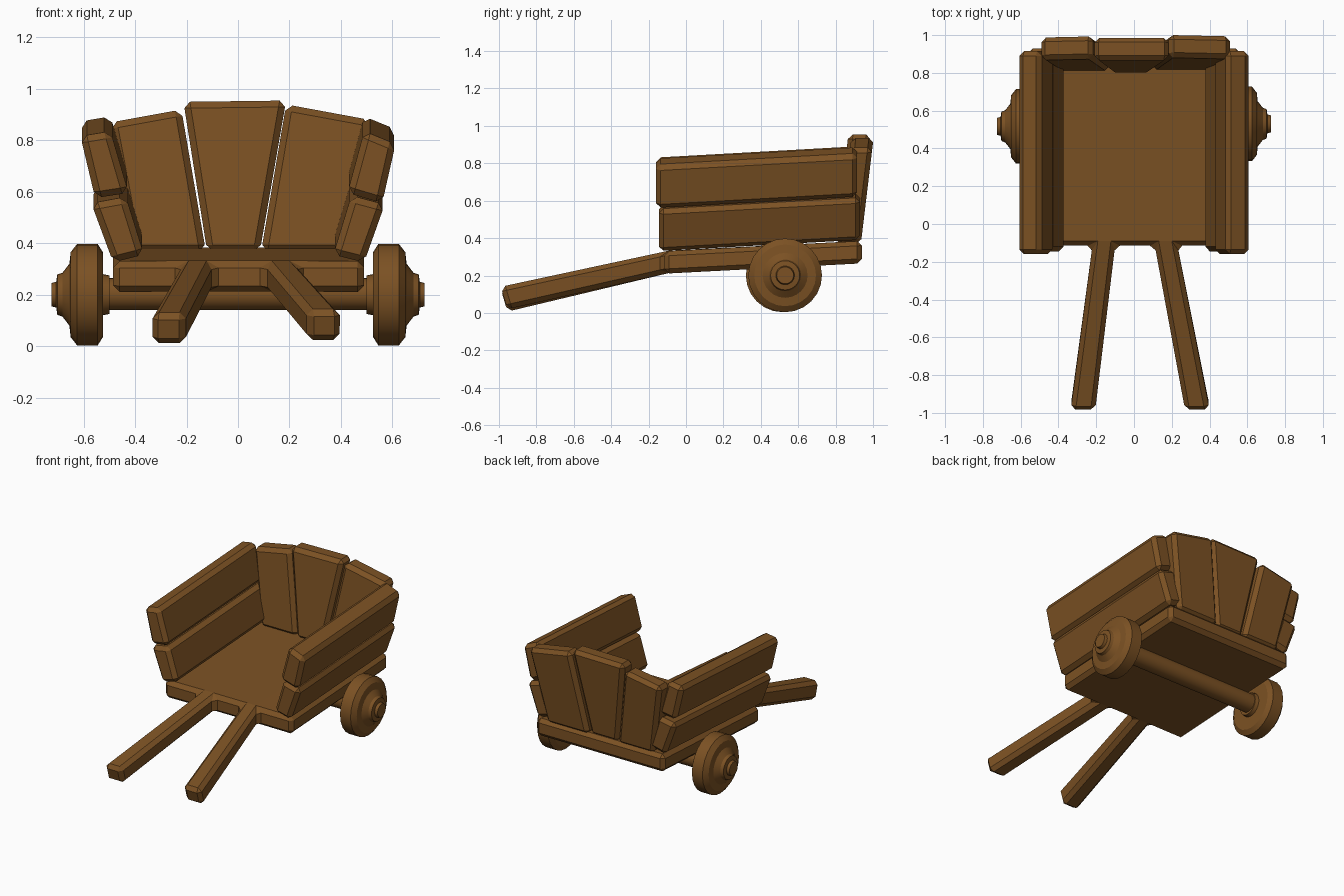
import bpy, bmesh, math
from mathutils import Matrix

cube = bpy.data.objects.get("Cube")
if cube:
    bpy.data.objects.remove(cube)

wood = bpy.data.materials.new("brown wood")
wood.use_nodes = True
wood.diffuse_color = (0.2, 0.083, 0.017, 1)
wood.node_tree.nodes["Principled BSDF"].inputs["Base Color"].default_value = wood.diffuse_color


def add_object(name, bm, chamfer=0):
    bmesh.ops.recalc_face_normals(bm, faces=bm.faces)
    mesh = bpy.data.meshes.new(name)
    bm.to_mesh(mesh)
    bm.free()
    mesh.materials.append(wood)
    obj = bpy.data.objects.new(name, mesh)
    bpy.context.collection.objects.link(obj)
    if chamfer:
        mod = obj.modifiers.new("chamfer", "BEVEL")
        mod.width = chamfer
        mod.segments = 1
        mod.limit_method = "ANGLE"
        mod.angle_limit = math.radians(40)
    return obj


def plank(name, front, back):
    """Chamfered board between two four-cornered ends."""
    bm = bmesh.new()
    a = [bm.verts.new(p) for p in front]
    b = [bm.verts.new(p) for p in back]
    bm.faces.new(a)
    bm.faces.new(b)
    for i in range(4):
        j = (i + 1) % 4
        bm.faces.new((a[i], a[j], b[j], b[i]))
    return add_object(name, bm, 0.025)


# Floor with two handles extruded from its front edge
bm = bmesh.new()
xs = (-0.485, -0.22, -0.10, 0.11, 0.23, 0.49)
THICK = 0.12


def column(x, y, z):
    return bm.verts.new((x, y, z)), bm.verts.new((x, y, z - THICK))


front = [column(x, -0.115, 0.33) for x in xs]
back = [column(x, 0.94, 0.385) for x in xs]


def span(f0, f1, b0, b1):
    bm.faces.new((f0[0], f1[0], b1[0], b0[0]))
    bm.faces.new((f0[1], f1[1], b1[1], b0[1]))


for i in range(5):
    span(front[i], front[i + 1], back[i], back[i + 1])
    bm.faces.new((*back[i], *reversed(back[i + 1])))
    if i not in (1, 3):
        bm.faces.new((*front[i], *reversed(front[i + 1])))
for i in (0, 5):
    bm.faces.new((*front[i], *reversed(back[i])))
for i, x, z in ((1, -0.335, 0.127), (3, 0.27, 0.14)):
    tips = []
    for dx in (0, 0.13):
        top, low = column(x + dx, -0.99, z)
        low.co.y += 0.035
        tips.append((top, low))
    span(tips[0], tips[1], front[i], front[i + 1])
    bm.faces.new((*tips[0], *reversed(tips[1])))
    for tip, root in zip(tips, front[i:i + 2]):
        bm.faces.new((*tip, *reversed(root)))
add_object("floor_and_handles", bm, 0.025)

# Side boards: cross-section at the front end, rising toward the back
sides = {
    "right_lower_board": ((-0.57, 0.555), (-0.435, 0.58), (-0.365, 0.355), (-0.485, 0.325)),
    "right_upper_board": ((-0.612, 0.815), (-0.495, 0.835), (-0.425, 0.595), (-0.555, 0.575)),
    "left_lower_board": ((0.57, 0.55), (0.44, 0.585), (0.37, 0.355), (0.49, 0.325)),
    "left_upper_board": ((0.612, 0.785), (0.49, 0.835), (0.425, 0.595), (0.56, 0.555)),
}
for name, quad in sides.items():
    y0, y1 = (-0.16, 0.915) if "upper" in name else (-0.145, 0.93)
    plank(name, [(x, y0, z) for x, z in quad], [(x, y1, z + 0.06) for x, z in quad])

# Tailboards: fanned outline, leaning back; the last value shifts each one in y
tails = {
    "tail_right_board": ((-0.40, 0.37), (-0.125, 0.37), (-0.22, 0.92), (-0.495, 0.87), 0.0),
    "tail_middle_board": ((-0.12, 0.37), (0.085, 0.37), (0.187, 0.955), (-0.212, 0.95), -0.012),
    "tail_left_board": ((0.09, 0.37), (0.41, 0.37), (0.512, 0.88), (0.187, 0.94), 0.005),
}
for name, (*quad, shift) in tails.items():
    def lean(x, z, y):
        return x, y + shift + 0.12 * (z - 0.37), z
    plank(name, [lean(x, z, 0.81) for x, z in quad],
          [lean(x, z, 0.93) for x, z in quad])


def lathe(name, profile, centre):
    """Spin an (x, radius) profile about the axle line."""
    bm = bmesh.new()
    verts = [bm.verts.new((x, 0, r)) for x, r in profile]
    edges = [bm.edges.new(pair) for pair in zip(verts, verts[1:])]
    bmesh.ops.spin(bm, geom=verts + edges, axis=(1, 0, 0), cent=(0, 0, 0),
                   angle=math.tau, steps=24, use_duplicate=False)
    bmesh.ops.remove_doubles(bm, verts=bm.verts, dist=0.0005)
    bmesh.ops.transform(bm, matrix=Matrix.Translation(centre), verts=bm.verts)
    obj = add_object(name, bm)
    bpy.ops.object.select_all(action="DESELECT")
    obj.select_set(True)
    bpy.context.view_layer.objects.active = obj
    bpy.ops.object.shade_smooth_by_angle(angle=math.radians(25))


# Axle and wheels with stepped hubs
lathe("axle", ((-0.56, 0), (-0.56, 0.062), (0.56, 0.062), (0.56, 0)), (0, 0.525, 0.203))
wheel = ((0.50, 0), (0.50, 0.075), (0.525, 0.08), (0.525, 0.165), (0.545, 0.197),
         (0.625, 0.197), (0.65, 0.165), (0.655, 0.12), (0.682, 0.085), (0.702, 0.078),
         (0.706, 0.05), (0.725, 0.045), (0.725, 0))
for name, side, y in (("left_wheel", 1, 0.53), ("right_wheel", -1, 0.517)):
    lathe(name, [(side * x, r) for x, r in wheel], (0, y, 0.201))
